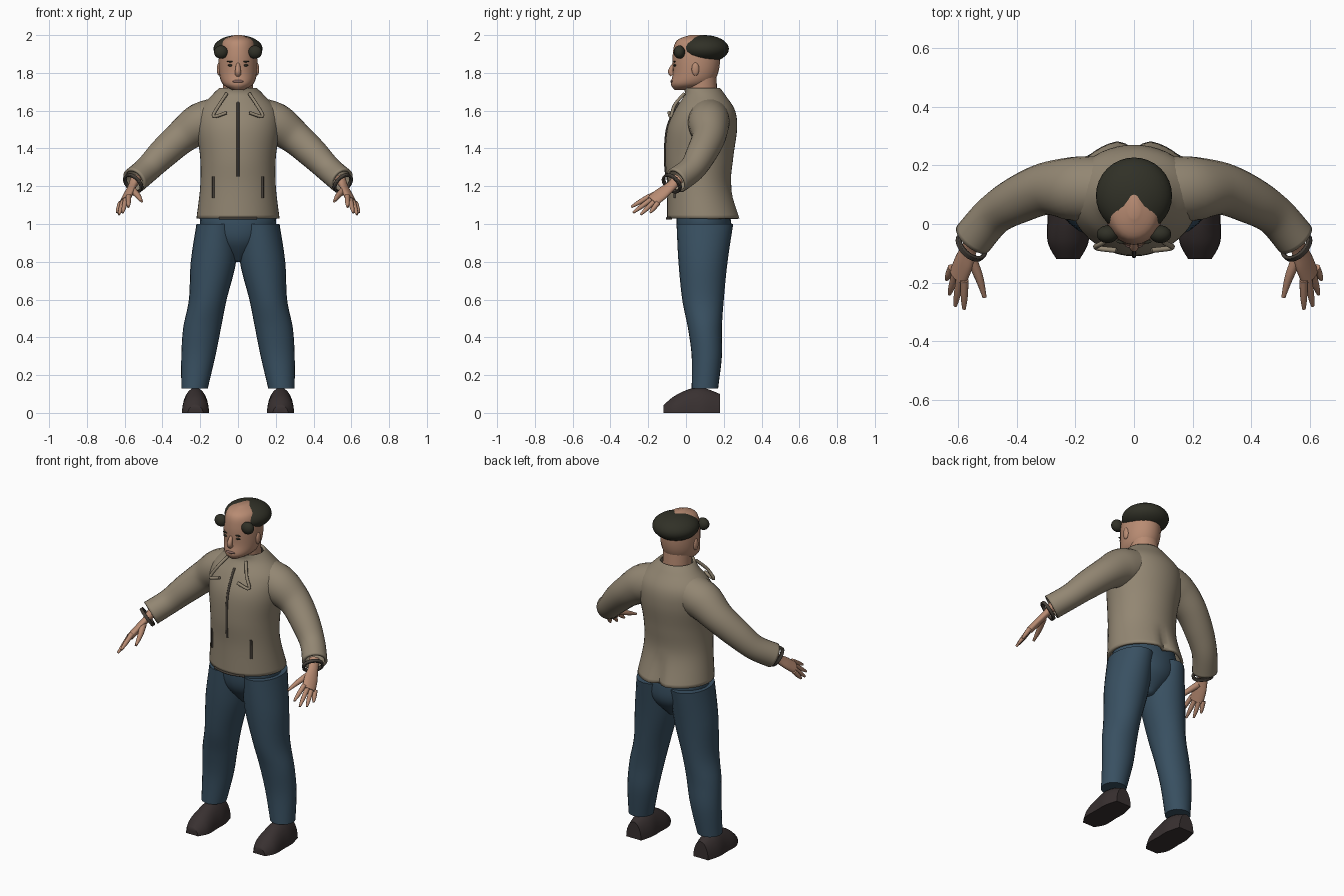
import bpy, bmesh, math
from mathutils import Vector

cube = bpy.data.objects.get("Cube")
if cube:
    bpy.data.objects.remove(cube, do_unlink=True)


def material(name, red, green, blue):
    mat = bpy.data.materials.new(name)
    mat.use_nodes = True
    mat.diffuse_color = (red, green, blue, 1)
    shader = mat.node_tree.nodes["Principled BSDF"]
    shader.inputs["Base Color"].default_value = mat.diffuse_color
    shader.inputs["Roughness"].default_value = .8
    return mat


TAUPE = material("taupe jacket", .29, .24, .17)
TRIM = material("dark trim", .06, .05, .04)
DENIM = material("blue denim", .04, .08, .12)
SKIN = material("skin", .48, .26, .17)
HAIR = material("dark hair", .03, .03, .02)
SHOE = material("dark shoe", .04, .03, .03)
LIPS = material("muted lips", .25, .14, .12)

RIGHTWARD = Vector((1, 0, 0))
FORWARD = Vector((0, -1, 0))
UPWARD = Vector((0, 0, 1))
ACROSS_PALM = Vector((.6, .6, -.5))


def finish(name, bm, mat, pair=False, thickness=0):
    """Make a smooth object; a pair is mirrored to the other side of the body."""
    bmesh.ops.recalc_face_normals(bm, faces=bm.faces)
    mesh = bpy.data.meshes.new(name)
    bm.to_mesh(mesh)
    bm.free()
    mesh.materials.append(mat)
    ob = bpy.data.objects.new(name, mesh)
    bpy.context.collection.objects.link(ob)
    if thickness:
        solid = ob.modifiers.new("Cloth thickness", "SOLIDIFY")
        solid.thickness = thickness
    if pair:
        mirror = ob.modifiers.new("Other side", "MIRROR")
        mirror.use_mirror_merge = False
    bpy.ops.object.select_all(action="DESELECT")
    ob.select_set(True)
    bpy.context.view_layer.objects.active = ob
    bpy.ops.object.shade_smooth_by_angle(angle=math.radians(50))


def smooth(rows, steps=6):
    """Pass a flowing curve through the given rows."""
    points = [Vector(row) for row in rows]
    points = [points[0], *points, points[-1]]
    result = []
    for a, b, c, d in zip(points, points[1:], points[2:], points[3:]):
        for i in range(steps):
            t = i / steps
            bend = (a * 2 - b * 5 + c * 4 - d) * t + (b * 3 - a - c * 3 + d) * t * t
            result.append(b + (c - a + bend) * t / 2)
    return result + [points[-1]]


def loft(name, rows, mat, side=None, shape=None, pair=False, thickness=0, segments=24):
    """Skin ellipses: level ones, or ones square to their path if side is given."""
    bm = bmesh.new()
    rings = smooth([row if len(row) == 5 else (*row, row[-1]) for row in rows])
    centres = [Vector(ring[:3]) for ring in rings]
    loops = []
    for i, (centre, ring) in enumerate(zip(centres, rings)):
        u, v = RIGHTWARD, -FORWARD
        if side:
            ahead = centres[min(i + 1, len(centres) - 1)]
            tangent = (ahead - centres[max(i - 1, 0)]).normalized()
            u = (side - tangent * side.dot(tangent)).normalized()
            v = tangent.cross(u)
        loop = []
        for k in range(segments):
            angle = math.tau * k / segments
            point = centre + u * ring[3] * math.cos(angle) + v * ring[4] * math.sin(angle)
            loop.append(bm.verts.new(shape(point) if shape else point))
        loops.append(loop)
    for low, high in zip(loops, loops[1:]):
        for k in range(segments):
            bm.faces.new((low[k - 1], low[k], high[k], high[k - 1]))
    if not thickness:
        bm.faces.new(loops[0])
        bm.faces.new(loops[-1])
    finish(name, bm, mat, pair, thickness)


def level_rows(*rows):
    """Centred level ellipses from height, half width, front and back."""
    return [(0, (front + back) / 2, height, width, (back - front) / 2)
            for height, width, front, back in rows]


def ball(name, centre, size, mat, pair=False):
    bm = bmesh.new()
    bmesh.ops.create_uvsphere(bm, u_segments=32, v_segments=16, radius=1)
    bmesh.ops.scale(bm, vec=size, verts=bm.verts)
    bmesh.ops.translate(bm, vec=centre, verts=bm.verts)
    finish(name, bm, mat, pair)


# Jacket body, creased at the lower back
def crease(point):
    if point.y > .1 and point.z < 1.2:
        point.y -= (1.2 - point.z) * .2 * math.exp(-(point.x / .03) ** 2)
    return point


jacket = level_rows(
    (1.03, .22, -.1, .29), (1.2, .2, -.1, .24), (1.35, .2, -.11, .25), (1.5, .22, -.1, .27),
    (1.6, .21, -.06, .26), (1.68, .14, -.01, .21), (1.72, .1, -.01, .18))
loft("jacket_body", jacket, TAUPE, shape=crease, thickness=.015, segments=48)


# Zips and hem tab, laid on the front of the jacket
def on_front(x, ring):
    centre_y, height, width, depth = ring[1:]
    return (x, centre_y - depth * math.sqrt(1 - (x / width) ** 2), height, .007)


def front_strip(name, x, bottom, top, pair=False):
    rows = [on_front(x, ring) for ring in smooth(jacket) if bottom < ring[2] < top]
    loft(name, rows, TRIM, RIGHTWARD, pair=pair, segments=8)


front_strip("front_zip", 0, 1.24, 1.65)
front_strip("pocket_zips", .13, 1.12, 1.26, pair=True)
loft("hem_tab", [on_front(x / 10, jacket[0]) for x in (-1, 0, 1)], TRIM, UPWARD, segments=8)

# Collar flaps
loft("collar_flaps", [(.06, -.01, 1.69, .009), (.1, -.06, 1.63, .009), (.13, -.08, 1.57, .009),
                      (.06, -.09, 1.59, .009)], TAUPE, FORWARD, pair=True, segments=8)

# Sleeves and cuff bands
loft("sleeves", [(.1, .12, 1.56, .11), (.2, .12, 1.53, .11), (.3, .12, 1.46, .09),
                 (.4, .08, 1.37, .08), (.48, .03, 1.29, .07), (.55, -.05, 1.23, .07)],
     TAUPE, ACROSS_PALM, pair=True, thickness=.015)
loft("cuff_bands", [(.55, -.07, 1.22, .06), (.56, -.08, 1.21, .06)],
     TRIM, ACROSS_PALM, pair=True, thickness=.012)

# Hands: palms, then fingers fanned across the knuckles, then thumbs
loft("palms", [(.54, -.04, 1.24, .03, .03), (.56, -.08, 1.2, .03, .02),
               (.58, -.13, 1.16, .04, .02), (.6, -.18, 1.12, .04, .02)],
     SKIN, ACROSS_PALM, pair=True)
knuckles = Vector((.6, -.17, 1.13))
fingertips = {"index": (.58, -.29, 1.09), "middle": (.61, -.28, 1.06),
              "ring": (.63, -.24, 1.05), "little": (.64, -.19, 1.06)}
for n, (finger, tip) in enumerate(fingertips.items()):
    base = knuckles + ACROSS_PALM * (n - 1.5) * .024
    middle = base.lerp(Vector(tip), .6)
    loft(finger + "_fingers", [(*base, .014), (*middle, .012), (*tip, .006)],
         SKIN, ACROSS_PALM, pair=True, segments=12)
loft("thumbs", [(.56, -.11, 1.18, .02), (.53, -.18, 1.15, .015), (.51, -.25, 1.12, .007)],
     SKIN, RIGHTWARD, pair=True, segments=12)

# Trousers
loft("trouser_seat", level_rows((.8, .03, .05, .15), (.9, .15, -.03, .23), (1, .2, -.05, .24),
                                (1.1, .19, -.04, .22)), DENIM)
loft("trouser_legs", [(.23, .1, .13, .07, .07), (.21, .11, .3, .09, .08), (.19, .1, .45, .1, .09),
                      (.16, .09, .6, .1, .11), (.13, .09, .8, .12, .13), (.11, .1, 1, .11, .15)],
     DENIM, pair=True)


# Shoes with flat soles
def flat_sole(point):
    point.z = max(point.z, 0)
    return point


shoe_rows = [(.18, .05, .1), (.1, .07, .13), (.03, .07, .13), (-.06, .07, .09), (-.12, .04, .04)]
loft("shoes", [(.225, y, 0, width, height) for y, width, height in shoe_rows],
     SHOE, RIGHTWARD, shape=flat_sole, pair=True)

# Neck and head
loft("neck", level_rows((1.6, .08, .01, .17), (1.8, .08, 0, .16)), SKIN)
loft("head", level_rows(
    (1.71, .03, -.06, .03), (1.74, .08, -.08, .13), (1.8, .1, -.07, .17), (1.9, .1, -.07, .18),
    (1.97, .08, -.05, .15), (2, .02, .02, .1)), SKIN)

# Face
loft("nose", [(0, -.06, 1.85, .01), (0, -.08, 1.81, .015), (0, -.07, 1.79, .015)],
     SKIN, RIGHTWARD, segments=12)
ball("lips", (0, -.073, 1.755), (.03, .01, .008), LIPS)
ball("eyes", (.04, -.058, 1.84), (.015, .008, .006), HAIR, pair=True)
ball("eyebrows", (.04, -.06, 1.86), (.02, .007, .004), HAIR, pair=True)
ball("ears", (.1, .05, 1.82), (.012, .02, .035), SKIN, pair=True)

# Hair cap and front tufts
ball("hair_cap", (0, .097, 1.927), (.13, .13, .073), HAIR)
ball("hair_tufts", (.09, -.035, 1.91), (.037, .03, .035), HAIR, pair=True)
